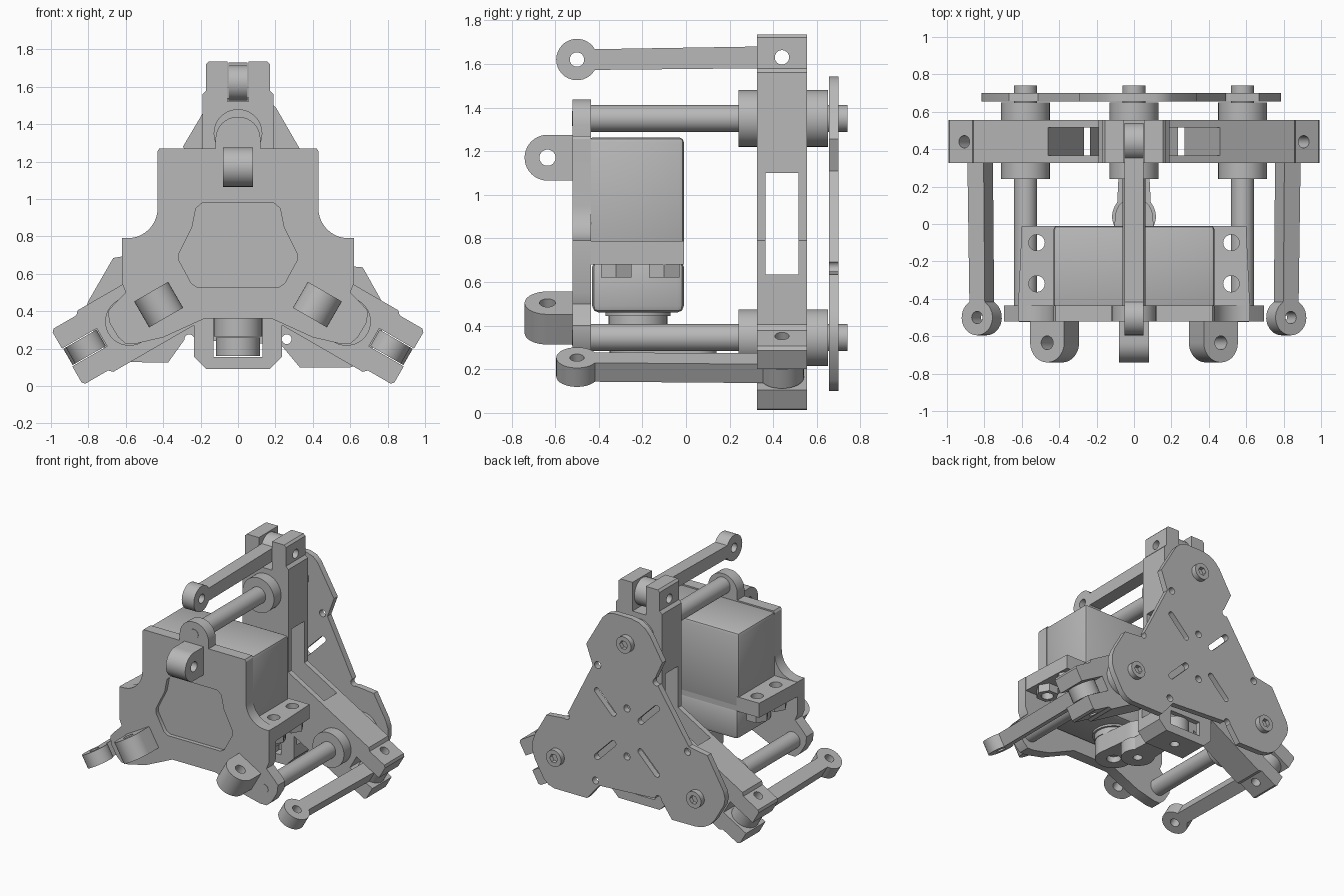
import bpy, bmesh, math
from mathutils import Matrix, Vector

cube = bpy.data.objects.get("Cube")
if cube:
    bpy.data.objects.remove(cube, do_unlink=True)

grey = bpy.data.materials.new("light grey metal")
grey.use_nodes = True
colour = (0.48, 0.48, 0.48, 1)
grey.diffuse_color = colour
grey.node_tree.nodes["Principled BSDF"].inputs["Base Color"].default_value = colour

CZ = 0.68   # height of the three-fold axis
AXES = {"x": lambda u, v, w: (w, u, v),
        "y": lambda u, v, w: (u, w, v),
        "z": lambda u, v, w: (u, v, w)}


def arc(c, r, a0, a1, n=20):
    angles = [math.radians(a0 + (a1 - a0) * i / n) for i in range(n + 1)]
    return [(c[0] + r * math.cos(a), c[1] + r * math.sin(a)) for a in angles]


def circle(c, r, n=32):
    return arc(c, r, 0, 360, n)[:-1]


def rect(u0, u1, v0, v1):
    return [(u0, v0), (u1, v0), (u1, v1), (u0, v1)]


def capsule(p, q, r):
    a = math.degrees(math.atan2(q[1] - p[1], q[0] - p[0]))
    return arc(p, r, a + 90, a + 270, 10) + arc(q, r, a - 90, a + 90, 10)


def mirrored(half):
    return half + [(-u, v) for u, v in reversed(half)]


def spun(pts):
    """Repeat an outline piece three times about the axis."""
    out = []
    for k in range(3):
        rot = Matrix.Rotation(math.radians(120 * k), 2)
        out += [(p.x, p.y + CZ) for p in (rot @ Vector(q) for q in pts)]
    return out


def prism(name, pts, axis, a, b):
    bm = bmesh.new()
    low = [bm.verts.new(AXES[axis](u, v, a)) for u, v in pts]
    high = [bm.verts.new(AXES[axis](u, v, b)) for u, v in pts]
    bm.faces.new(low)
    bm.faces.new(high)
    for i in range(len(pts)):
        j = (i + 1) % len(pts)
        bm.faces.new((low[i], low[j], high[j], high[i]))
    bmesh.ops.recalc_face_normals(bm, faces=bm.faces)
    mesh = bpy.data.meshes.new(name)
    bm.to_mesh(mesh)
    bm.free()
    mesh.materials.append(grey)
    obj = bpy.data.objects.new(name, mesh)
    bpy.context.collection.objects.link(obj)
    return obj


def bake(obj):
    dg = bpy.context.evaluated_depsgraph_get()
    mesh = bpy.data.meshes.new_from_object(obj.evaluated_get(dg))
    obj.modifiers.clear()
    obj.data = mesh


def combine(obj, others, operation="DIFFERENCE"):
    for other in others:
        mod = obj.modifiers.new("shape", "BOOLEAN")
        mod.operation, mod.solver, mod.object = operation, "EXACT", other
        bake(obj)
        bpy.data.objects.remove(other, do_unlink=True)
    return obj


def bevel(obj, width):
    mod = obj.modifiers.new("bevel", "BEVEL")
    mod.width, mod.segments, mod.limit_method = width, 2, "ANGLE"
    bake(obj)
    return obj


def cutter(pts, axis, a, b):
    obj = prism("cutter", pts, axis, a, b)
    obj.hide_render = True
    return obj


def turned(obj):
    """Two more copies of a part, a third of a turn apart."""
    centre = Matrix.Translation((0, 0, CZ))
    parts = [obj]
    for k in (1, 2):
        dup = obj.copy()
        dup.data = obj.data.copy()
        dup.data.transform(centre @ Matrix.Rotation(math.radians(120 * k), 4, "Y") @ centre.inverted())
        bpy.context.collection.objects.link(dup)
        parts.append(dup)
    return parts


# Front mounting plate with rounded tabs and a shallow recess
half = arc((0, 1.32), 0.12, 90, 0, 8) + [(0.12, 1.27), (0.42, 1.27), (0.43, 1.255)]
half += arc((0.59, 0.95), 0.16, 180, 270, 10)
half += [(0.62, 0.79), (0.62, 0.55), (0.6, 0.5), (0.666, 0.434), (0.695, 0.4), (0.688, 0.34),
         (0.64, 0.26), (0.6, 0.225), (0.546, 0.226), (0.4, 0.26), (0.18, 0.36)]
plate = prism("front_plate", mirrored(half[1:]), "y", -0.52, -0.435)
recess = mirrored([(0.19, 0.98), (0.225, 0.95), (0.245, 0.85), (0.315, 0.71),
                   (0.315, 0.67), (0.25, 0.55), (0.22, 0.53)])
combine(plate, [cutter(recess, "y", -0.6, -0.49)])

# Front lugs
lug_shape = arc((-0.635, 1.17), 0.105, 90, 270) + [(-0.5, 1.065), (-0.5, 1.275)]
lug = prism("front_lug", lug_shape, "x", -0.08, 0.08)
turned(combine(lug, [cutter(circle((-0.635, 1.17), 0.037), "x", -1, 1)]))

# Finger links with an eye at each end
link_shape = arc((-0.5, 1.62), 0.095, 30, 330, 28) + arc((0.44, 1.63), 0.1, -150, 150, 28)
link = prism("finger_link", link_shape, "x", -0.05, 0.05)
turned(combine(link, [cutter(circle((y, z), 0.033), "x", -1, 1)
                      for y, z in ((-0.5, 1.62), (0.44, 1.63))]))

# Guide rods with a socket in the rear end, and their bushings
rod = prism("guide_rod", circle((0, 1.35), 0.062), "y", -0.5, 0.74)
turned(combine(rod, [cutter(circle((0, 1.35), 0.033, 6), "y", 0.71, 0.9)]))
turned(prism("rod_bushing", circle((0, 1.35), 0.13, 48), "y", 0.24, 0.65))
turned(prism("rod_end_screw", circle((0, 1.35), 0.035), "y", -0.523, -0.5))

# Sliding three-arm carrier with forked ends and a hollow centre
arm = [(0.19, 0.11), (0.19, 0.88), (0.17, 0.9), (0.17, 1.04), (0.155, 1.055), (0.055, 1.055), (0.055, 0.84)]
arm = arm + [(-u, v) for u, v in reversed(arm[1:])]
carrier = prism("carrier", spun(arm), "y", 0.325, 0.555)
boss = mirrored([(0.235, 0.38), (0.235, 0.155), (0.17, 0.09)])
combine(carrier, [prism("boss", boss, "y", 0.325, 0.555)], "UNION")
combine(carrier, turned(cutter(rect(-0.4, 0.4, CZ, CZ + 0.42), "y", 0.365, 0.515)))
combine(carrier, turned(cutter(circle((0.44, 1.63), 0.033), "x", -0.4, 0.4)))
combine(carrier, [cutter(rect(-0.13, 0.13, 0.155, 0.265), "y", 0.2, 0.7),
                  cutter(circle((0, 0.44), 0.033), "z", 0, 0.3)])

# Rear plate with slots and holes
edge = [(0.23, -0.46), (0.33, -0.58), (0.6, -0.58), (0.65, -0.565), (0.69, -0.53), (0.765, -0.4),
        (0.785, -0.34), (0.785, -0.28), (0.765, -0.22), (0.667, -0.046), (0.513, -0.031)]
rear = prism("rear_plate", spun(edge), "y", 0.655, 0.7)
cuts = []
for a in (45, 135, 225, 315):
    d = Vector((math.cos(math.radians(a)), math.sin(math.radians(a))))
    c = Vector((0, CZ))
    cuts.append(cutter(capsule(c + d * 0.16, c + d * 0.35, 0.022), "y", 0.6, 0.8))
holes = spun([(0.26, -0.43), (-0.26, -0.43)]) + [(0, CZ + 0.18), (0, CZ - 0.18)]
cuts += [cutter(circle(h, 0.026, 20), "y", 0.6, 0.8) for h in holes]
combine(rear, cuts)

# Motor body
bevel(prism("motor_body", rect(-0.43, 0.43, -0.45, -0.01), "z", 0.7, 1.262), 0.02)
bevel(prism("motor_base", rect(-0.42, 0.42, -0.43, -0.01), "z", 0.46, 0.7), 0.03)

# Motor mounting ears with two screw holes each, and screw nuts below
ears = mirrored([(0.62, -0.45), (0.6, -0.01)])
flange = prism("motor_ears", ears, "z", 0.68, 0.788)
screws = [(s * 0.52, y) for s in (-1, 1) for y in (-0.1, -0.32)]
combine(flange, [cutter(circle(p, 0.043), "z", 0.5, 0.9) for p in screws])
for p in screws:
    nut = prism("ear_nut", circle(p, 0.08, 6), "z", 0.62, 0.68)
    combine(nut, [cutter(circle(p, 0.043), "z", 0.5, 0.9)])

# Motor output, crank and push rod to the carrier
prism("motor_output", circle((0, -0.22), 0.15), "z", 0.445, 0.47)
prism("motor_horn", circle((0, -0.22), 0.135), "z", 0.4, 0.45)
crank = prism("crank", arc((0, -0.22), 0.13, 180, 360) + arc((0, 0.04), 0.1, 0, 180), "z", 0.265, 0.4)
combine(crank, [cutter(circle((0, -0.22), 0.05), "z", 0.2, 0.31)])
push_shape = arc((0, 0.04), 0.117, 140, 400, 28) + arc((0, 0.44), 0.1, -40, 220, 28)
push = prism("push_rod", push_shape, "z", 0.16, 0.26)
combine(push, [cutter(circle((0, y), 0.033), "z", 0.1, 0.4) for y in (0.04, 0.44)])

# Smooth round surfaces, crisp edges
bpy.ops.object.select_all(action="DESELECT")
for obj in bpy.context.collection.objects:
    if obj.type == "MESH":
        obj.select_set(True)
        bpy.context.view_layer.objects.active = obj
bpy.ops.object.shade_smooth_by_angle(angle=math.radians(30))
